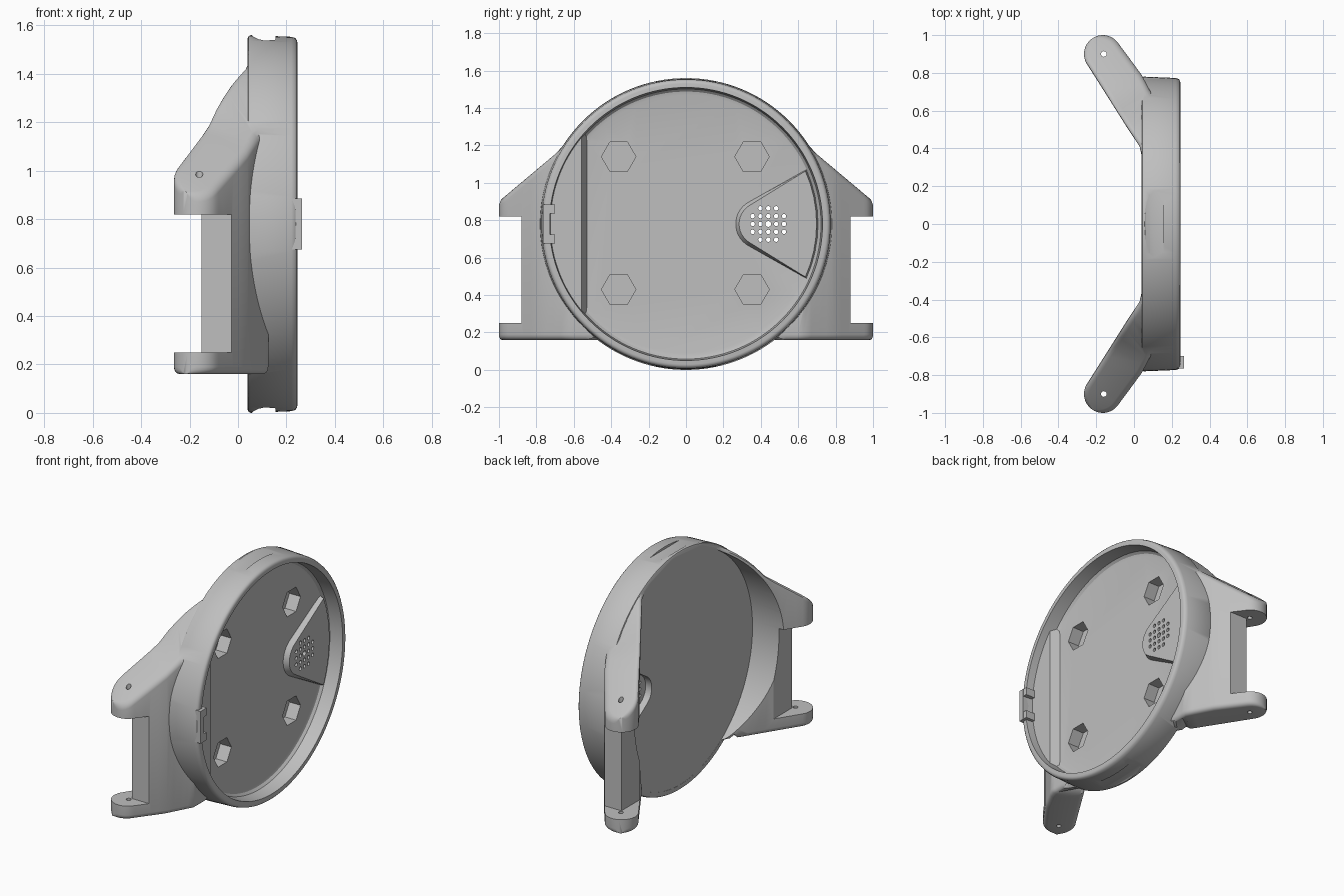
import bpy, bmesh
from math import sin, cos, pi, sqrt, acos, radians
from mathutils import Vector

if "Cube" in bpy.data.objects:
    bpy.data.objects.remove(bpy.data.objects["Cube"], do_unlink=True)

grey = bpy.data.materials.new("plain grey")
grey.use_nodes = True
grey.diffuse_color = (0.52, 0.52, 0.52, 1)
grey.node_tree.nodes["Principled BSDF"].inputs["Base Color"].default_value = (0.52, 0.52, 0.52, 1)

CZ, R = 0.78, 0.78      # case centre height and outer radius
FLOOR, BACK = 0.14, 0.04


def loft(name, solids):
    """Each solid is a list of rings with equal point counts, capped at both ends."""
    bm = bmesh.new()
    for rings in solids:
        loops = [[bm.verts.new(p) for p in ring] for ring in rings]
        n = len(loops[0])
        for a, b in zip(loops, loops[1:]):
            for i in range(n):
                j = (i + 1) % n
                bm.faces.new((a[i], a[j], b[j], b[i]))
        bm.faces.new(loops[0])
        bm.faces.new(loops[-1])
    bmesh.ops.recalc_face_normals(bm, faces=bm.faces)
    mesh = bpy.data.meshes.new(name)
    bm.to_mesh(mesh)
    bm.free()
    mesh.materials.append(grey)
    ob = bpy.data.objects.new(name, mesh)
    bpy.context.collection.objects.link(ob)
    return ob


def circle(x, r, n=128, y=0, z=CZ):
    return [(x, y + r * cos(2 * pi * i / n), z + r * sin(2 * pi * i / n)) for i in range(n)]


def lathe(profile):
    return [circle(x, r) for x, r in profile]


def box(x0, x1, y0, y1, z0, z1):
    return [[(x, y0, z0), (x, y1, z0), (x, y1, z1), (x, y0, z1)] for x in (x0, x1)]


def combine(body, tool, operation):
    mod = body.modifiers.new("cut", 'BOOLEAN')
    mod.operation, mod.object, mod.solver = operation, tool, 'EXACT'
    bpy.context.view_layer.objects.active = body
    bpy.ops.object.modifier_apply(modifier=mod.name)
    bpy.data.objects.remove(tool, do_unlink=True)


def smooth(ob):
    bpy.ops.object.select_all(action='DESELECT')
    ob.select_set(True)
    bpy.context.view_layer.objects.active = ob
    bpy.ops.object.shade_smooth_by_angle(angle=radians(32))


# Strap arm: rounded rectangular sections swept out to a round lug tip
def arm_top(y):
    return 1.17 + (0.68 - y) * 0.84 if y > 0.68 else CZ + sqrt(0.772 ** 2 - y * y)


def arm_bottom(y):
    return 0.16 if y > 0.5 else max(0.16, CZ - sqrt(0.772 ** 2 - y * y))


def arm_section(inner, outer, side):
    width = (outer - inner).length
    r = min(0.03, 0.45 * width)
    ring = []
    for k, (right, top) in enumerate(((1, 1), (0, 1), (0, 0), (1, 0))):
        for s in range(5):
            a = (k + s / 4) * pi / 2
            u = (width - r if right else r) + r * cos(a)
            p = inner.lerp(outer, u / width)
            z = arm_top(p.y) - r if top else arm_bottom(p.y) + r
            ring.append((p.x, side * p.y, z + r * sin(a)))
    return ring


def arm(side):
    key = [((0.045, 0.34), (0.125, 0.40)), ((0.03, 0.41), (0.125, 0.51)),
           ((-0.03, 0.50), (0.125, 0.63)), ((-0.15, 0.69), (0.04, 0.79)),
           ((-0.25, 0.848), (-0.08, 0.953))]
    key = [(Vector(a), Vector(b)) for a, b in key]
    pairs = []
    for (a, b), (c, d) in zip(key, key[1:]):
        pairs += [(a.lerp(c, t / 4), b.lerp(d, t / 4)) for t in range(4)]
    centre, along, across = Vector((-0.165, 0.9)), Vector((-0.525, 0.85)), Vector((-0.85, -0.525))
    for i in range(9):
        t = radians(i * 10.5)
        mid, half = centre + along * 0.1 * sin(t), across * 0.1 * cos(t)
        pairs.append((mid + half, mid - half))
    return [arm_section(a, b, side) for a, b in pairs]


# Rounded wedge around the speaker grille
def wedge(x, grow):
    r = 0.12 + grow
    pts = []
    for i in range(17):
        a = radians(121 + i * 118 / 16)
        pts.append((x, 0.4 + r * cos(a), CZ + r * sin(a)))
    for i in range(9):
        a = radians(-24 + i * 6) * (1 + grow)
        pts.append((x, (0.70 + grow / 2) * cos(a), CZ + (0.70 + grow / 2) * sin(a)))
    return pts


# Flat-sided shelf along one side of the floor
def shelf(x, chord):
    a = acos(chord / 0.75)
    angles = [pi - a + 2 * a * i / 32 for i in range(33)]
    return [(x, 0.75 * cos(t), CZ + 0.75 * sin(t)) for t in angles]


# Case body with both arms
case = loft("watch_case", [lathe([(BACK, 0.768), (0.044, 0.776), (0.052, R), (0.22, 0.773),
                                  (0.236, 0.768), (0.243, 0.76), (0.245, 0.75)])])
for side in (-1, 1):
    combine(case, loft("arm", [arm(side)]), 'UNION')

# Open cup on one face, shallow round seat on the other
combine(case, loft("cup", [lathe([(FLOOR, 0.69), (0.144, 0.708), (0.158, 0.722), (0.3, 0.735)])]),
        'DIFFERENCE')
combine(case, loft("seat", [lathe([(-0.5, 0.745), (BACK + 0.001, 0.745)])]), 'DIFFERENCE')

# Raised floor details
combine(case, loft("grille_boss", [[wedge(0.12, 0.014), wedge(FLOOR, 0.014), wedge(0.172, -0.004)]]),
        'UNION')
combine(case, loft("shelf", [[shelf(0.12, 0.53), shelf(FLOOR, 0.53), shelf(0.195, 0.56)]]), 'UNION')
combine(case, loft("grille_recess", [[wedge(-0.1, -0.015), wedge(0.085, -0.015)]]), 'DIFFERENCE')

# Hexagonal pockets
combine(case, loft("pockets", [[circle(x, 0.092, 6, y, z) for x in (0.06, 0.22)]
                               for y in (-0.36, 0.353) for z in (0.43, 1.14)]), 'DIFFERENCE')

# Speaker holes
spots = [(i, j) for i in range(-2, 3) for j in range(-2, 3) if abs(i) + abs(j) < 4]
combine(case, loft("holes", [[circle(x, 0.016 if i == j == 0 else 0.012, 12, 0.44 + i * 0.042, CZ + j * 0.042)
                              for x in (0, 0.25)] for i, j in spots]), 'DIFFERENCE')

# Strap slots between the lugs, and pin holes through them
slot = [(-0.4, 0.5), (-0.15, 0.5), (-0.15, 0.88), (0.2, 0.88), (0.2, 1.2), (-0.4, 1.2)]
combine(case, loft("slots", [[[(x, s * y, z) for x, y in slot] for z in (0.25, 0.82)]
                             for s in (-1, 1)]), 'DIFFERENCE')
combine(case, loft("pins", [[[(-0.16 + 0.015 * cos(i * pi / 8), s * 0.9 + 0.015 * sin(i * pi / 8), z)
                              for i in range(16)] for z in (0, 1.3)] for s in (-1, 1)]), 'DIFFERENCE')

# Shallow hollows at the top and bottom of the wall
hollow = [(0.05, 0.785), (0.065, 0.773), (0.085, 0.763), (0.11, 0.757),
          (0.155, 0.761), (0.155, 0.85), (0.05, 0.85)]
combine(case, loft("hollows", [[[(x, y, CZ + s * h) for x, h in hollow] for y in (-0.18, 0.18)]
                               for s in (-1, 1)]), 'DIFFERENCE')
smooth(case)

# Rim catch with two teeth
loft("rim_catch", [box(0.21, 0.265, -0.765, -0.728, 0.675, 0.885)])
for name, z in (("lower_catch_tooth", 0.675), ("upper_catch_tooth", 0.835)):
    loft(name, [box(0.20, 0.264, -0.74, -0.70, z, z + 0.05)])
